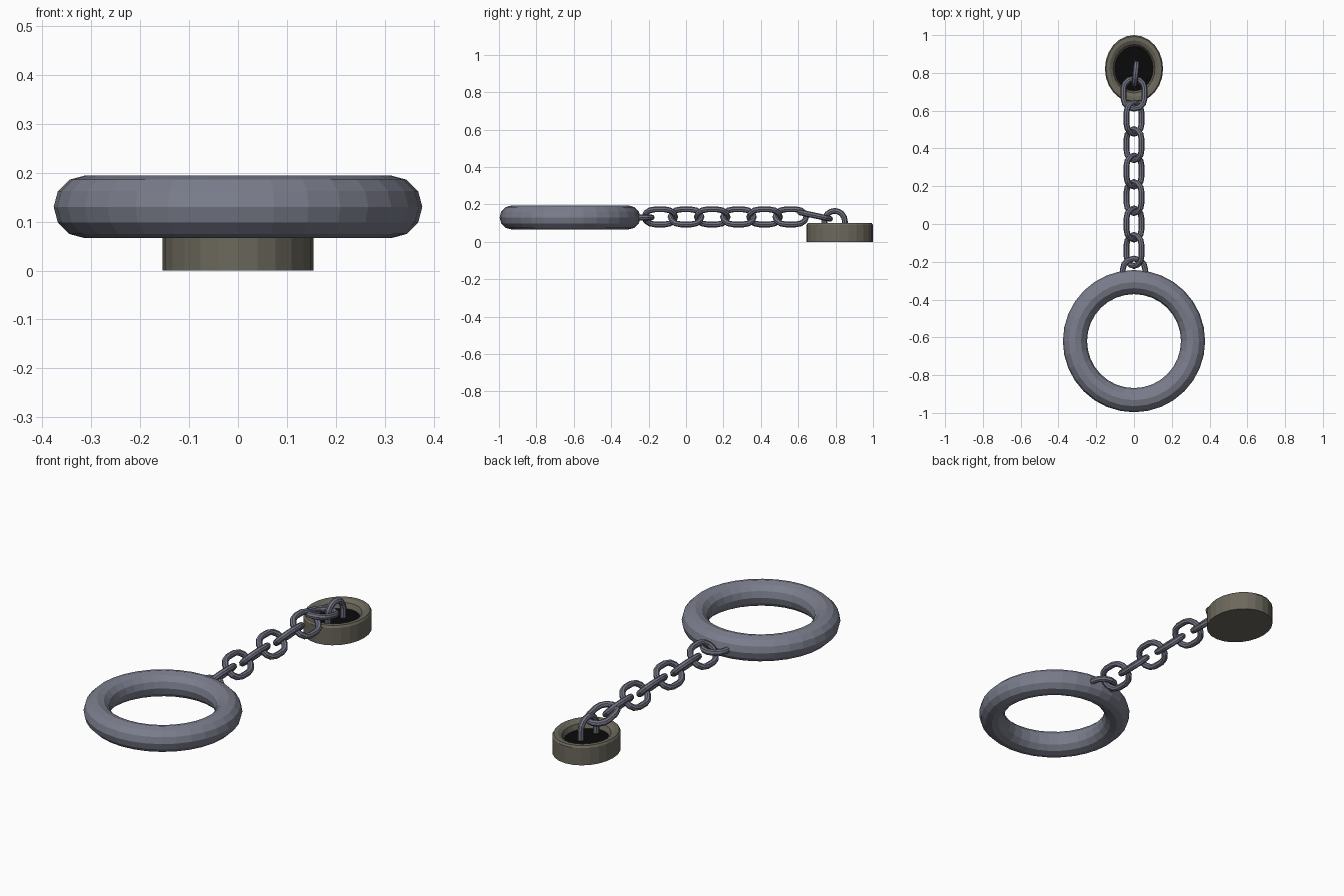
import bpy, bmesh, math
from mathutils import Vector, Matrix

if "Cube" in bpy.data.objects:
    bpy.data.objects.remove(bpy.data.objects["Cube"])


def material(name, rgb):
    m = bpy.data.materials.new(name)
    m.diffuse_color = (*rgb, 1)
    m.use_nodes = True
    m.node_tree.nodes["Principled BSDF"].inputs["Base Color"].default_value = m.diffuse_color
    return m


STEEL = material("blue grey steel", (0.195, 0.205, 0.26))
CHAIN = material("chain steel", (0.165, 0.172, 0.225))
STONE = material("brown grey stone", (0.15, 0.138, 0.108))
DARK = material("dark hollow", (0.003, 0.003, 0.003))


def finish(name, bm, mats, matrix=Matrix()):
    bmesh.ops.recalc_face_normals(bm, faces=bm.faces)
    me = bpy.data.meshes.new(name)
    bm.to_mesh(me)
    bm.free()
    for m in mats:
        me.materials.append(m)
    ob = bpy.data.objects.new(name, me)
    ob.matrix_world = matrix
    bpy.context.collection.objects.link(ob)
    return ob


def tube(name, path, r, sides, mat, matrix=Matrix(), closed=True):
    """Sweep a round section along a path lying in the local XY plane."""
    bm = bmesh.new()
    n = len(path)
    rings = []
    for i, p in enumerate(path):
        a = path[i - 1] if closed or i > 0 else p
        b = path[(i + 1) % n] if closed or i < n - 1 else p
        t = (b - a).normalized()
        side = Vector((t.y, -t.x, 0))
        ring = []
        for k in range(sides):
            w = math.tau * k / sides
            ring.append(bm.verts.new(p + side * r * math.cos(w) + Vector((0, 0, r * math.sin(w)))))
        rings.append(ring)
    for i in range(n if closed else n - 1):
        a, b = rings[i], rings[(i + 1) % n]
        for k in range(sides):
            j = (k + 1) % sides
            bm.faces.new((a[k], a[j], b[j], b[k]))
    if not closed:
        bm.faces.new(rings[0])
        bm.faces.new(rings[-1])
    return finish(name, bm, [mat], matrix)


def stadium(radius, straight, steps=6):
    """Link centreline, long along Y."""
    pts = []
    for s, start in ((1, 0), (-1, math.pi)):
        for i in range(steps + 1):
            w = start + math.pi * i / steps
            pts.append(Vector((radius * math.cos(w), radius * math.sin(w) + s * straight, 0)))
    return pts


# big pull ring
circle = [Vector((0.3125 * math.cos(math.tau * i / 32), 0.3125 * math.sin(math.tau * i / 32), 0))
          for i in range(32)]
tube("pull_ring", circle, 0.064, 12, STEEL, Matrix.Translation((0, -0.62, 0.13)))

# straight run of links, alternately turned 45 degrees each way
WIRE = 0.0155
for i in range(6):
    turn = Matrix.Rotation(math.radians(45 if i % 2 else -45), 4, 'Y')
    tube(f"chain_link_{i + 1}", stadium(0.057, 0.026), WIRE, 8, CHAIN,
         Matrix.Translation((0, -0.14 + 0.14 * i, 0.133)) @ turn)

# link sunk into the ring, and tilted link at the anchor
tube("ring_link", stadium(0.06, 0.022), WIRE, 8, CHAIN, Matrix.Translation((0, -0.265, 0.13)))
tube("anchor_link", stadium(0.056, 0.026), WIRE, 8, CHAIN,
     Matrix.Translation((0, 0.69, 0.14)) @ Matrix.Rotation(math.radians(-12), 4, 'X'))

# staple arch standing in the base hollow
arch = [Vector((0.055, -0.07, 0))]
arch += [Vector((0.055 * math.cos(math.pi * i / 8), 0.055 * math.sin(math.pi * i / 8), 0)) for i in range(9)]
arch += [Vector((-0.055, -0.07, 0))]
stand = Matrix.Rotation(math.radians(84), 4, 'Z') @ Matrix.Rotation(math.radians(90), 4, 'X')
tube("staple", arch, WIRE, 8, CHAIN, Matrix.Translation((0.008, 0.795, 0.11)) @ stand, closed=False)

# oval base with a rounded rim and dark hollow
SEG = 24
profile = [(1, 0), (1, 0.09), (0.96, 0.1), (0.84, 0.1), (0.72, 0.088), (0.66, 0.062)]
bm = bmesh.new()
rings = [[bm.verts.new((0.154 * f * math.cos(math.tau * k / SEG),
                        0.178 * f * math.sin(math.tau * k / SEG), z)) for k in range(SEG)]
         for f, z in profile]
for a, b in zip(rings, rings[1:]):
    for k in range(SEG):
        j = (k + 1) % SEG
        bm.faces.new((a[k], a[j], b[j], b[k]))
bm.faces.new(rings[0])
bm.faces.new(rings[-1]).material_index = 1
finish("anchor_base", bm, [STONE, DARK], Matrix.Translation((0, 0.822, 0)))
